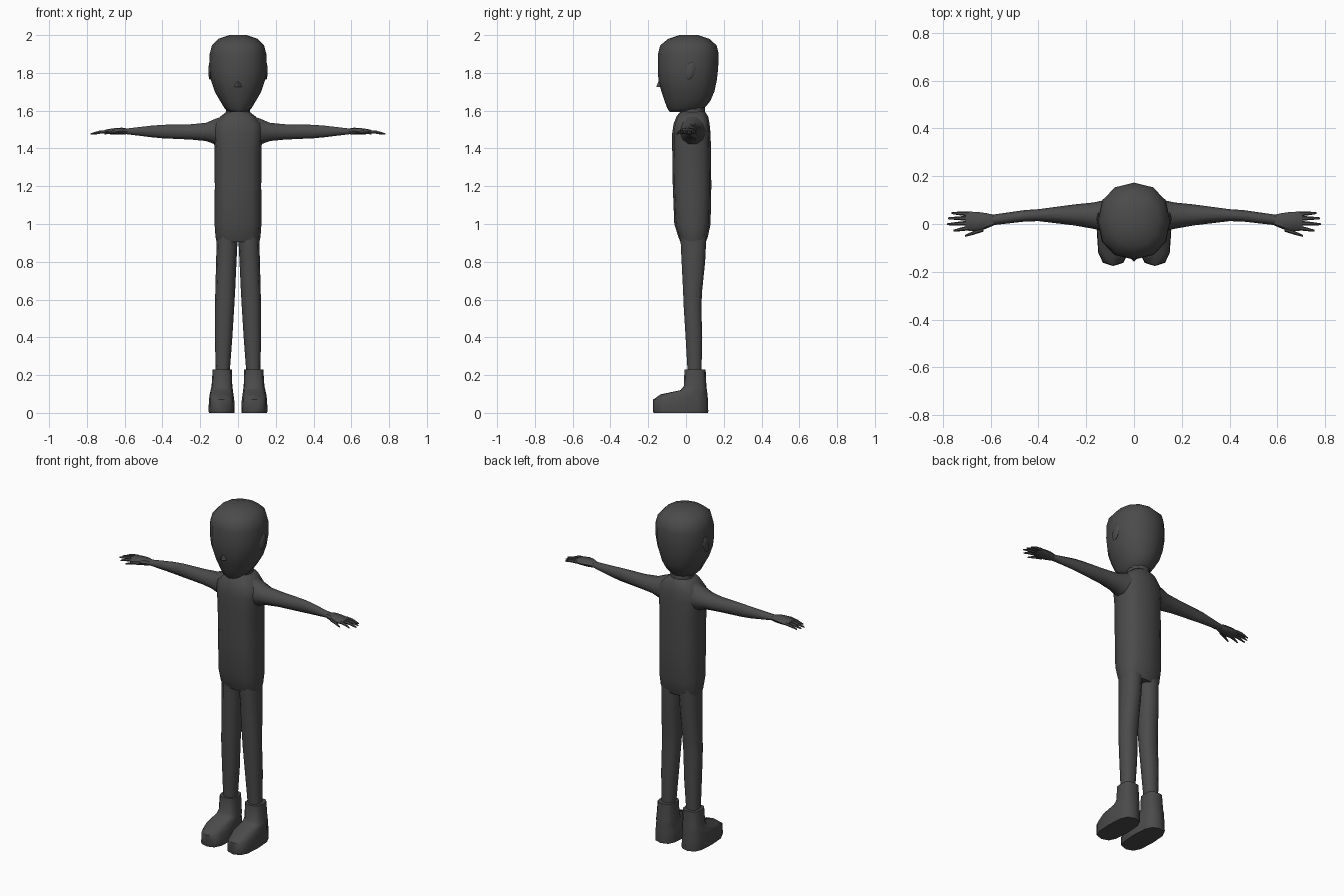
import bpy, bmesh, math
from mathutils import Vector

if "Cube" in bpy.data.objects:
    bpy.data.objects.remove(bpy.data.objects["Cube"])

charcoal = bpy.data.materials.new("charcoal grey")
charcoal.use_nodes = True
GREY = (0.07, 0.07, 0.07, 1)
charcoal.diffuse_color = GREY
charcoal.node_tree.nodes["Principled BSDF"].inputs["Base Color"].default_value = GREY


def finish(name, bm, angle=50):
    bmesh.ops.recalc_face_normals(bm, faces=bm.faces)
    mesh = bpy.data.meshes.new(name)
    bm.to_mesh(mesh)
    bm.free()
    mesh.materials.append(charcoal)
    ob = bpy.data.objects.new(name, mesh)
    bpy.context.collection.objects.link(ob)
    bpy.ops.object.select_all(action="DESELECT")
    ob.select_set(True)
    bpy.context.view_layer.objects.active = ob
    bpy.ops.object.shade_smooth_by_angle(angle=math.radians(angle))
    return ob


def loft(name, rings, axis="z", side=1, sides=12, power=1.0, angle=50):
    """Skin rounded rings (position, low1, high1, low2, high2) along z (x, y) or x (y, z)."""
    bm = bmesh.new()
    loops = []
    for t, a0, a1, b0, b1 in rings:
        loop = []
        for i in range(sides):
            w = math.tau * i / sides
            c, s = math.cos(w), math.sin(w)
            a = (a0 + a1) / 2 + (a1 - a0) / 2 * math.copysign(abs(c) ** power, c)
            b = (b0 + b1) / 2 + (b1 - b0) / 2 * math.copysign(abs(s) ** power, s)
            co = (a * side, b, t) if axis == "z" else (t * side, a, b)
            loop.append(bm.verts.new(co))
        loops.append(loop)
    for lo, hi in zip(loops, loops[1:]):
        for i in range(sides):
            j = (i + 1) % sides
            bm.faces.new((lo[i], lo[j], hi[j], hi[i]))
    bm.faces.new(loops[0])
    bm.faces.new(loops[-1])
    return finish(name, bm, angle)


def sym(rows):
    """Expand (z, half width, back/front limits) into full rings."""
    return [(z, -w, w, f, b) for z, w, f, b in rows]


# Head, narrowing to the chin
loft("head", sym([
    (1.592, .04, -.085, .04), (1.61, .07, -.098, .095), (1.65, .094, -.113, .128),
    (1.70, .123, -.13, .15), (1.76, .143, -.146, .163), (1.82, .152, -.149, .17),
    (1.90, .150, -.148, .173), (1.945, .138, -.137, .162), (1.98, .105, -.095, .125),
    (2.0, .045, -.035, .065)]), power=.9)

# Small nose
bm = bmesh.new()
bmesh.ops.create_cone(bm, cap_ends=True, segments=4, radius1=.02, radius2=.004, depth=.04)
for v in bm.verts:
    v.co = Vector((v.co.x, v.co.y - .138, v.co.z + 1.745))
finish("nose", bm)

# Neck and torso
loft("neck", sym([(1.53, .075, -.04, .115), (1.59, .064, -.03, .10), (1.66, .064, -.03, .10)]))
loft("torso", sym([
    (.905, .113, -.03, .105), (.93, .119, -.04, .115), (1.0, .124, -.062, .13),
    (1.2, .123, -.07, .134), (1.4, .124, -.073, .132), (1.48, .132, -.073, .13),
    (1.53, .128, -.066, .125), (1.57, .092, -.05, .117), (1.595, .06, -.03, .10)]),
    power=.72)

for label, s in (("left", 1), ("right", -1)):
    # Ear plate
    bm = bmesh.new()
    bmesh.ops.create_uvsphere(bm, u_segments=8, v_segments=6, radius=1)
    for v in bm.verts:
        x, y, z = v.co
        v.co = (s * (.148 + x * .009), .022 + y * .027 + z * .008, 1.81 + z * .048)
    finish(label + "_ear", bm)

    # Arm, from inside the shoulder to the wrist
    loft(label + "_arm", [
        (.08, -.04, .11, 1.41, 1.575), (.125, -.03, .10, 1.42, 1.558),
        (.17, -.02, .09, 1.437, 1.538), (.25, -.006, .082, 1.445, 1.53),
        (.40, .012, .062, 1.452, 1.527), (.46, .01, .058, 1.458, 1.522),
        (.60, -.006, .038, 1.476, 1.505)], axis="x", side=s, sides=10)

    # Hand with flat palm
    loft(label + "_palm", [
        (.585, -.005, .038, 1.476, 1.505), (.615, -.018, .045, 1.473, 1.51),
        (.65, -.03, .05, 1.473, 1.508), (.69, -.03, .052, 1.476, 1.502),
        (.705, -.022, .047, 1.479, 1.498)], axis="x", side=s, sides=8, power=.8)

    # Fingers as (start x, start y, tip x, tip y)
    digits = {"little": (.69, .042, .765, .046), "ring": (.69, .024, .778, .024),
              "middle": (.69, .004, .782, -.001), "index": (.69, -.016, .755, -.028),
              "thumb": (.63, -.022, .708, -.05)}
    for finger, (x0, y0, x1, y1) in digits.items():
        xm, ym = (x0 + x1) / 2, (y0 + y1) / 2
        loft(label + "_" + finger, [
            (x0, y0 - .01, y0 + .01, 1.48, 1.499),
            (xm, ym - .008, ym + .008, 1.478, 1.495),
            (x1, y1 - .004, y1 + .004, 1.473, 1.48)], axis="x", side=s, sides=6)

    # Leg
    loft(label + "_leg", [
        (.20, .045, .118, .008, .083), (.40, .03, .122, -.004, .088),
        (.56, .02, .122, -.014, .083), (.65, .015, .12, -.018, .088),
        (.80, .008, .116, -.026, .104), (.96, .0, .112, -.034, .112)],
        side=s, sides=10, power=.85)

    # Boot with a tall shaft and long toe
    loft(label + "_boot", [
        (0, .02, .154, -.172, .117), (.01, .018, .156, -.176, .118),
        (.07, .02, .154, -.174, .116), (.098, .024, .15, -.135, .114),
        (.12, .027, .145, -.03, .111), (.14, .03, .14, -.012, .108),
        (.23, .033, .134, -.008, .104)], side=s, power=.68)
